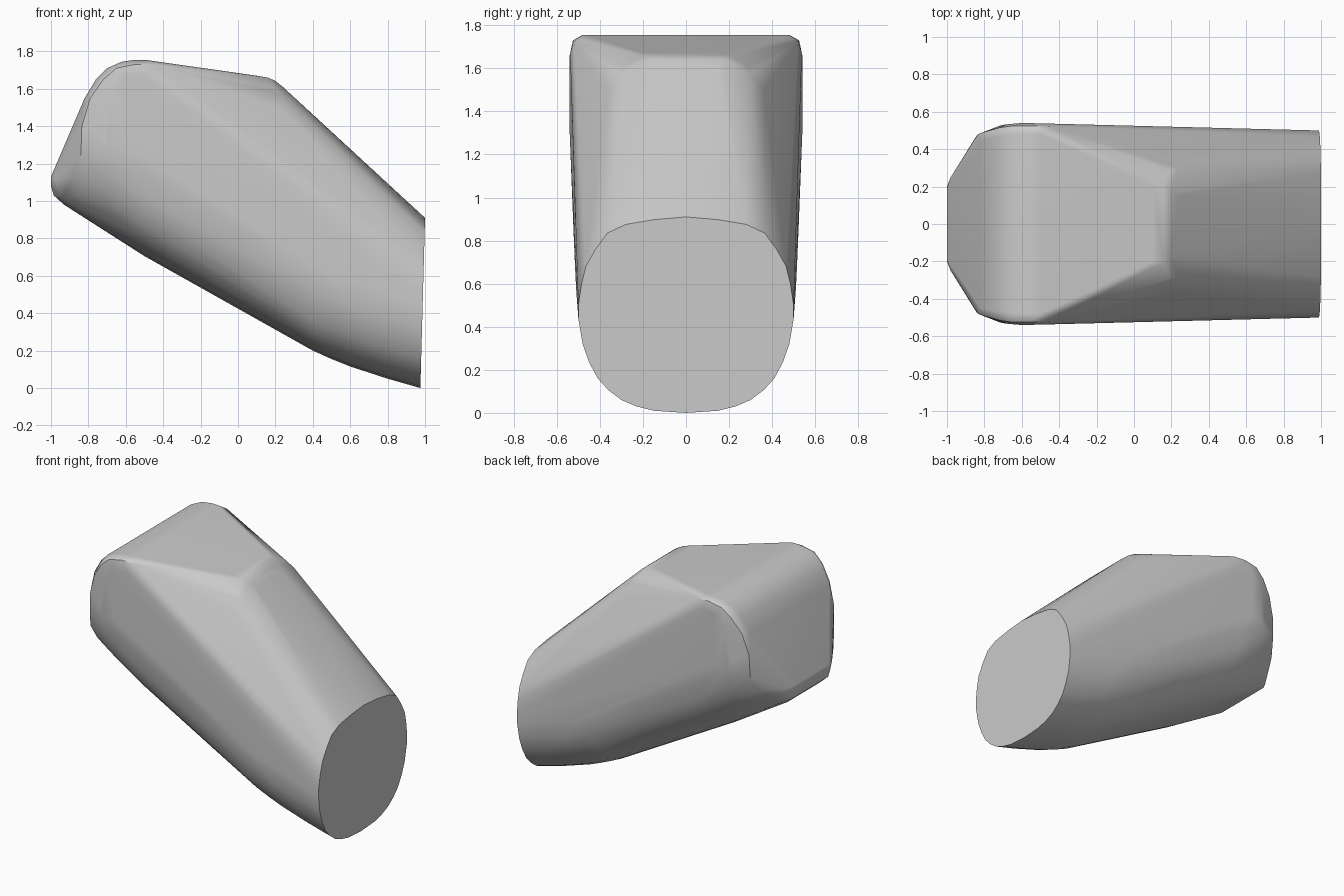
import bpy, bmesh, math

cube = bpy.data.objects.get("Cube")
if cube:
    bpy.data.objects.remove(cube, do_unlink=True)

points = []


def add_pair(x, y, z):
    """Add a point and its mirror image across the centre plane."""
    points.append((x, y, z))
    if y:
        points.append((x, -y, z))


# Round underside: one U-shaped half section (y, rise) swept along the belly line
belly_section = [(0, 0), (0.15, 0.01), (0.23, 0.03), (0.3, 0.06), (0.36, 0.105),
                 (0.41, 0.16), (0.45, 0.235), (0.48, 0.32), (0.5, 0.44)]
belly_line = [(-0.7, 0.835), (-0.5, 0.705), (0, 0.425), (0.4, 0.2),
              (0.5, 0.155), (0.6, 0.115), (0.8, 0.05)]
for x, z in belly_line:
    widen = 1.075 - 0.048 * (x + 0.6)
    for y, rise in belly_section:
        add_pair(x, y * min(widen, 1.06), z + rise)

# Slightly tilted flat end
end_top = [(0.5, 0.5), (0.485, 0.6), (0.465, 0.68), (0.42, 0.76), (0.365, 0.835),
           (0.28, 0.875), (0.15, 0.897), (0, 0.91)]
for y, z in belly_section + end_top:
    add_pair(0.975 + 0.0275 * z, y, z)

# Broad rounded crest, each rim point as x, y, z
crest = [(-0.5, 0.48, 1.755), (-0.55, 0.48, 1.755), (-0.62, 0.48, 1.745),
         (-0.7, 0.47, 1.71), (-0.76, 0.46, 1.65), (-0.82, 0.45, 1.55),
         (-0.45, 0.52, 1.725), (-0.55, 0.525, 1.73), (-0.65, 0.525, 1.71),
         (-0.72, 0.515, 1.65), (-0.79, 0.495, 1.55),
         (-0.5, 0.538, 1.67), (-0.6, 0.54, 1.66), (-0.68, 0.533, 1.58),
         (-0.6, 0.54, 1.3), (-0.72, 0.525, 1.35)]

# Narrower shoulder above the long sloping face
shoulder = [(0.1, 0.2, 1.67), (0.16, 0.2, 1.66), (0.2, 0.17, 1.642),
            (0.24, 0.15, 1.61), (0.12, 0.27, 1.635), (0.19, 0.285, 1.61),
            (0.235, 0.3, 1.57), (0.22, 0.36, 1.5)]

# Tapered tip at the other end
tip = [(-1, 0.19, 1.13), (-1, 0.2, 1.08), (-0.985, 0.2, 1.03), (-0.93, 0.18, 0.98),
       (-0.98, 0.25, 1.12), (-0.94, 0.27, 1.01), (-0.86, 0.36, 1.03),
       (-0.88, 0.41, 1.13), (-0.84, 0.475, 1.25), (-0.835, 0.48, 1.4)]

for co in crest + shoulder + tip:
    add_pair(*co)

# Wrap every profile in a single convex skin
bm = bmesh.new()
for co in points:
    bm.verts.new(co)
bmesh.ops.remove_doubles(bm, verts=bm.verts[:], dist=0.002)
hull = bmesh.ops.convex_hull(bm, input=bm.verts[:])
loose = {g for g in hull["geom_interior"] + hull["geom_unused"]
         if isinstance(g, bmesh.types.BMVert) and g.is_valid}
bmesh.ops.delete(bm, geom=list(loose), context="VERTS")
bmesh.ops.dissolve_limit(bm, angle_limit=math.radians(0.5),
                         verts=bm.verts[:], edges=bm.edges[:])
bmesh.ops.recalc_face_normals(bm, faces=bm.faces[:])

mesh = bpy.data.meshes.new("tapered_body")
bm.to_mesh(mesh)
bm.free()
body = bpy.data.objects.new("tapered_body", mesh)
bpy.context.collection.objects.link(body)

# Soft shading with a crisp rim on the flat end
bpy.ops.object.select_all(action="DESELECT")
body.select_set(True)
bpy.context.view_layer.objects.active = body
bpy.ops.object.shade_smooth_by_angle(angle=math.radians(30))
weighted = body.modifiers.new("weighted_normals", "WEIGHTED_NORMAL")
weighted.keep_sharp = True
